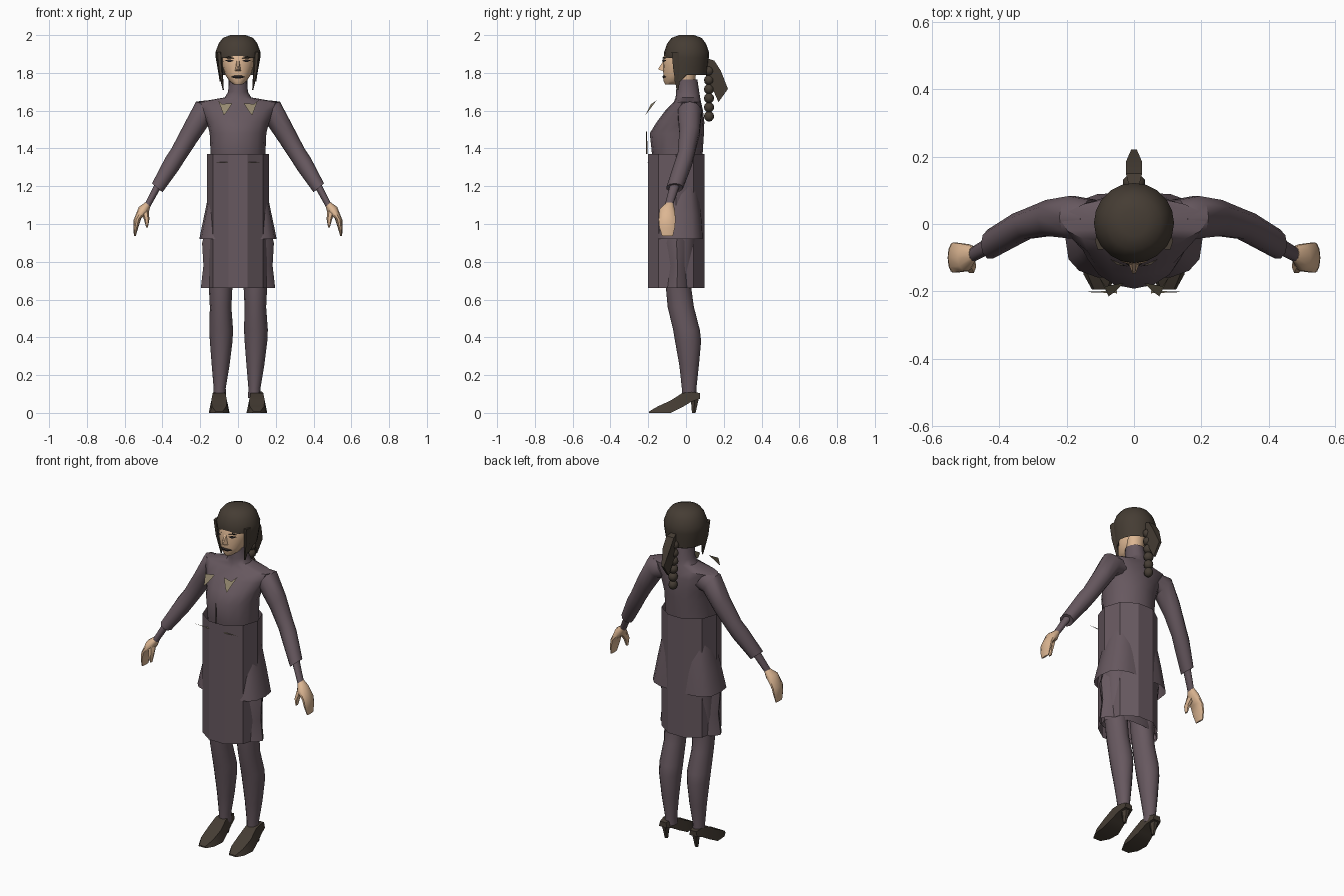
import bpy, bmesh, math
from mathutils import Vector

if "Cube" in bpy.data.objects:
    bpy.data.objects.remove(bpy.data.objects["Cube"])


def material(name, rgb):
    m = bpy.data.materials.new(name)
    m.diffuse_color = (*rgb, 1)
    m.use_nodes = True
    m.node_tree.nodes["Principled BSDF"].inputs["Base Color"].default_value = m.diffuse_color
    return m


SUIT = material("plum_cloth", (0.135, 0.098, 0.115))
HAIR = material("dark_brown", (0.060, 0.046, 0.034))
SKIN = material("skin", (0.72, 0.47, 0.29))
TAN = material("tan_trim", (0.30, 0.25, 0.16))
DARK = material("dark_detail", (0.025, 0.02, 0.02))


def finish(name, bm, mat, smooth=45):
    bmesh.ops.recalc_face_normals(bm, faces=bm.faces)
    me = bpy.data.meshes.new(name)
    bm.to_mesh(me)
    bm.free()
    me.materials.append(mat)
    ob = bpy.data.objects.new(name, me)
    bpy.context.collection.objects.link(ob)
    if smooth:
        bpy.ops.object.select_all(action='DESELECT')
        ob.select_set(True)
        bpy.context.view_layer.objects.active = ob
        bpy.ops.object.shade_smooth_by_angle(angle=math.radians(smooth))
    return ob


def skin_rings(name, rings, mat, caps=True, smooth=45):
    """Bridge a list of equally long point rings."""
    bm = bmesh.new()
    vs = [[bm.verts.new(p) for p in r] for r in rings]
    n = len(vs[0])
    for a, b in zip(vs, vs[1:]):
        for i in range(n):
            j = (i + 1) % n
            bm.faces.new((a[i], a[j], b[j], b[i]))
    if caps:
        bm.faces.new(vs[0])
        bm.faces.new(vs[-1])
    return finish(name, bm, mat, smooth)


def circle(n, power=1.0):
    for i in range(n):
        a = 2 * math.pi * i / n
        c, s = math.cos(a), math.sin(a)
        yield (math.copysign(abs(c) ** power, c) if abs(c) > 1e-6 else 0,
               math.copysign(abs(s) ** power, s) if abs(s) > 1e-6 else 0)


def upright(name, rows, mat, x=0, n=14, power=1.0, **kw):
    """Rows are (z, half width, front y, back y) with optional x offset."""
    rings = []
    for z, w, yf, yb, *dx in rows:
        cx = x + (dx[0] if dx else 0)
        rings.append([(cx + w * c, (yf + yb) / 2 + (yb - yf) / 2 * s, z) for c, s in circle(n, power)])
    return skin_rings(name, rings, mat, **kw)


def limb(name, rows, mat, side, n=10):
    """Rows are (outer x, outer z, inner x, inner z, y, half depth)."""
    rings = []
    for ox, oz, ix, iz, y, d in rows:
        rings.append([(side * ((ox + ix) / 2 + (ox - ix) / 2 * c), y + d * s,
                       (oz + iz) / 2 + (oz - iz) / 2 * c) for c, s in circle(n)])
    return skin_rings(name, rings, mat)


def plate(name, pts, mat):
    bm = bmesh.new()
    bm.faces.new([bm.verts.new(p) for p in pts])
    return finish(name, bm, mat, 0)


# Jacket body with high collar
upright("jacket_body", [(1.08, .135, -.15, .06), (1.37, .145, -.18, .088), (1.48, .15, -.192, .095),
                        (1.54, .165, -.155, .097), (1.60, .195, -.11, .09), (1.645, .215, -.065, .08),
                        (1.67, .07, -.055, .075), (1.70, .052, -.052, .07), (1.765, .05, -.05, .06)],
        SUIT, n=16)

# Straight ten-sided wrap, open at both ends
upright("skirt_wrap", [(z, .165, -.21, .105) for z in (.66, .92, 1.37)], SUIT, n=10, caps=False, smooth=0)
# Jacket hem flaring over the hips
upright("jacket_hem", [(.92, .205, -.165, .095), (1.05, .178, -.145, .085), (1.16, .155, -.12, .07),
                       (1.3, .13, -.1, .05)], SUIT, n=16, power=.65, caps=False)
# Skirt over the thighs
upright("underskirt", [(.66, .197, -.13, .035), (.78, .183, -.12, .03), (.90, .19, -.14, .04),
                       (1.05, .15, -.12, .05)], SUIT, caps=False)

for side, tag in ((-1, "left"), (1, "right")):
    # Sleeve ending in a cuff around a thin wrist
    limb(f"{tag}_sleeve", [(.16, 1.655, .09, 1.54, .015, .06), (.222, 1.648, .148, 1.535, .02, .066),
                           (.287, 1.525, .217, 1.435, .018, .056), (.352, 1.40, .283, 1.335, 0, .046),
                           (.385, 1.35, .315, 1.285, -.015, .048), (.455, 1.215, .40, 1.168, -.06, .045),
                           (.443, 1.208, .413, 1.183, -.062, .026), (.492, 1.11, .464, 1.092, -.09, .022)],
         SUIT, side)
    # Mitten hand and thumb
    limb(f"{tag}_hand", [(.491, 1.115, .463, 1.096, -.088, .022), (.525, 1.09, .473, 1.06, -.10, .042),
                         (.553, 1.02, .512, 1.03, -.10, .047), (.554, .98, .527, .985, -.10, .043),
                         (.551, .937, .541, .937, -.098, .03)], SKIN, side)
    limb(f"{tag}_thumb", [(.515, 1.08, .472, 1.07, -.105, .03), (.497, 1.02, .469, 1.025, -.128, .02),
                          (.486, .982, .477, .982, -.132, .01)], SKIN, side, 6)
    # Leg
    upright(f"{tag}_leg", [(.08, .034, -.02, .055, -.005), (.13, .032, -.022, .055, -.005),
                           (.25, .047, -.035, .068), (.38, .06, -.058, .08, .003), (.44, .063, -.068, .073, .003),
                           (.56, .057, -.097, .042), (.68, .063, -.108, .025), (.95, .085, -.13, .06)],
            SUIT, x=side * .092, n=12)
    # Pointed shoe: cross-sections from toe to heel (y, half width, sole z, top z)
    sole = [(-.195, .025, 0, .008), (-.15, .05, 0, .034), (-.08, .055, 0, .066), (-.02, .045, .03, .105),
            (.03, .037, .06, .112), (.075, .026, .075, .105)]
    skin_rings(f"{tag}_shoe", [[(side * .1 - w, y, a), (side * .1 + w, y, a),
                                (side * .1 + w * .75, y, b), (side * .1 - w * .75, y, b)]
                               for y, w, a, b in sole], HAIR, smooth=30)
    upright(f"{tag}_heel", [(0, .01, .03, .052), (.04, .016, .026, .062), (.09, .028, .015, .075)],
            HAIR, x=side * .1, n=6)
    # Lapel points standing off the chest
    plate(f"{tag}_lapel", [(side * .105, -.155, 1.655), (side * .085, -.185, 1.635), (side * .03, -.175, 1.64),
                           (side * .055, -.20, 1.60), (side * .075, -.215, 1.575)], TAN)
    plate(f"{tag}_pocket_trim", [(side * .05, -.206, 1.325), (side * .15, -.202, 1.328),
                                 (side * .05, -.198, 1.327)], TAN)
    # Eye with brow
    plate(f"{tag}_eye", [(side * x, y, z) for x, y, z in
                         ((.022, -.126, 1.864), (.045, -.122, 1.856), (.07, -.104, 1.866), (.045, -.122, 1.872))], DARK)
    plate(f"{tag}_brow", [(side * x, y, z) for x, y, z in
                          ((.018, -.126, 1.876), (.072, -.104, 1.878), (.05, -.121, 1.887))], HAIR)
    # Long side lock in front of the ear
    skin_rings(f"{tag}_side_lock", [[(side * (x + c * w), y + s * d, z) for c, s in circle(6)]
                                    for x, y, z, w, d in ((.10, -.05, 1.91, .016, .03), (.094, -.045, 1.82, .013, .026),
                                                          (.078, -.045, 1.71, .003, .006))], HAIR)

plate("front_placket", [(0, -.212, 1.37), (0, -.204, 1.37), (0, -.206, 1.49), (0, -.211, 1.49)], HAIR)

# Head
upright("face", [(1.738, .022, -.11, -.04), (1.755, .045, -.118, -.01), (1.79, .068, -.12, .03),
                 (1.84, .083, -.122, .05), (1.885, .087, -.118, .06), (1.94, .075, -.09, .06)], SKIN, n=16)
upright("nape", [(1.745, .044, -.045, .05), (1.85, .06, -.03, .06)], SKIN, n=10)
skin_rings("nose", [[(-.017, -.115, 1.808), (.017, -.115, 1.808), (.007, -.117, 1.868), (-.007, -.117, 1.868)],
                    [(-.005, -.147, 1.818), (.005, -.147, 1.818), (.003, -.145, 1.826), (-.003, -.145, 1.826)]],
           SKIN, smooth=0)
skin_rings("lips", [[(x, y, 1.779 - h), (x, y - .004, 1.779), (x, y, 1.779 + h), (x, y + .02, 1.779)]
                    for x, y, h in ((-.034, -.106, .002), (-.015, -.121, .008), (.015, -.121, .008), (.034, -.106, .002))],
           DARK)

# Bobbed hair: a dome with a fringe, lower edge longer at the sides and back
bm = bmesh.new()
N = 20
dome = [(2.0, .04), (1.985, .08), (1.955, .103), (1.91, .119), (1.88, .118)]
rows = []
for z, r in dome:
    rows.append([bm.verts.new((r * math.sin(2 * math.pi * i / N), .003 - r * math.cos(2 * math.pi * i / N), z))
                 for i in range(N)])
for k, t in ((1, .5), (2, 1.0)):
    row = []
    for i in range(N):
        a = 2 * math.pi * i / N
        low = 1.755 if math.cos(a) > .1 else 1.79
        r = .118 - .016 * t
        row.append(bm.verts.new((r * math.sin(a), .003 - (r + .006 * t) * math.cos(a), 1.88 + (low - 1.88) * t)))
    rows.append(row)
bm.faces.new(rows[0])
for k, (a, b) in enumerate(zip(rows, rows[1:])):
    for i in range(N):
        if k >= len(dome) - 1 and (i < 3 or i >= N - 3):
            continue  # opening for the face
        j = (i + 1) % N
        bm.faces.new((a[i], a[j], b[j], b[i]))
bmesh.ops.delete(bm, geom=[v for v in bm.verts if not v.link_faces], context='VERTS')
finish("hair_bob", bm, HAIR)

# Fan-shaped tail behind the head
tail = [(.10, 1.88, .012), (.15, 1.865, .024), (.185, 1.81, .024), (.222, 1.715, .008),
        (.172, 1.645, .006), (.13, 1.74, .018)]
skin_rings("hair_tail", [[(s * w, y, z) for y, z, w in tail] for s in (-1, 1)], HAIR, smooth=30)

# Braid of stacked beads
for i in range(6):
    bm = bmesh.new()
    bmesh.ops.create_uvsphere(bm, u_segments=10, v_segments=6, radius=1)
    for v in bm.verts:
        v.co = Vector((v.co.x * (.035 - .002 * i), .122 + v.co.y * .027, 1.81 - .048 * i + v.co.z * .028))
    finish(f"braid_bead_{i + 1}", bm, HAIR, 60)
